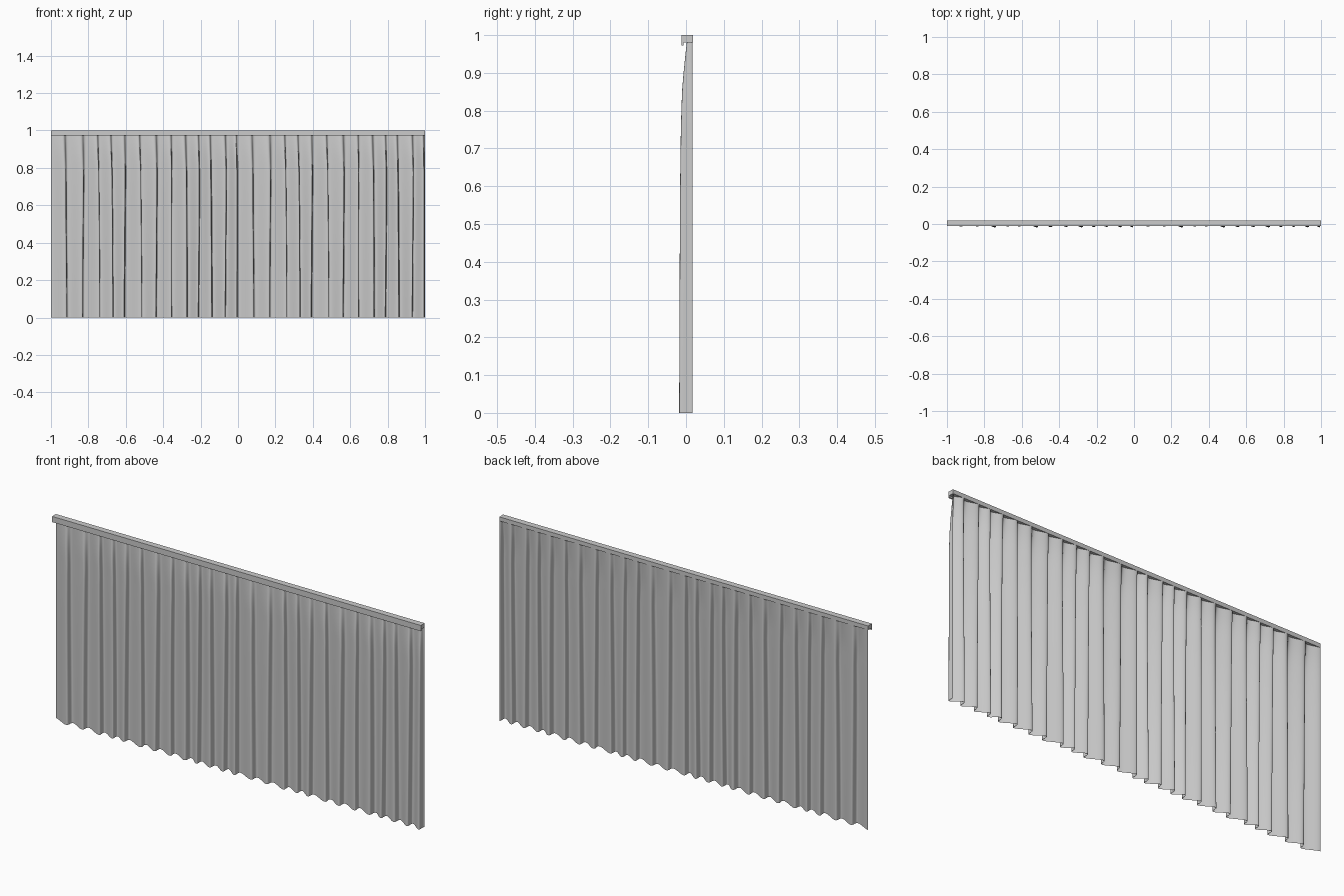
import bpy
import bmesh
import random
from math import cos, sin, pi, tau

random.seed(4)
if "Cube" in bpy.data.objects:
    bpy.data.objects.remove(bpy.data.objects["Cube"], do_unlink=True)

grey = bpy.data.materials.new("light grey")
grey.use_nodes = True
GREY = (0.6, 0.6, 0.6, 1)
grey.diffuse_color = GREY
grey.node_tree.nodes["Principled BSDF"].inputs["Base Color"].default_value = GREY


def make_object(name, bm):
    mesh = bpy.data.meshes.new(name)
    bm.to_mesh(mesh)
    bm.free()
    mesh.materials.append(grey)
    obj = bpy.data.objects.new(name, mesh)
    bpy.context.collection.objects.link(obj)
    return obj


# Curtain rail: L-shaped profile with a lip hiding the top of the cloth
bm = bmesh.new()
profile = [(-0.012, 0.972), (-0.006, 0.972), (-0.006, 0.98),
           (0.018, 0.98), (0.018, 1), (-0.012, 1)]
end = bm.faces.new([bm.verts.new((-1, y, z)) for y, z in profile])
swept = bmesh.ops.extrude_face_region(bm, geom=[end], use_keep_orig=True)
moved = [v for v in swept["geom"] if isinstance(v, bmesh.types.BMVert)]
bmesh.ops.translate(bm, verts=moved, vec=(2, 0, 0))
bmesh.ops.recalc_face_normals(bm, faces=bm.faces)
make_object("curtain_rail", bm)

# Fold boundaries along one panel, and how far forward the folds reach by height
FOLDS = [0, 0.093, 0.183, 0.263, 0.333, 0.403, 0.488, 0.573,
         0.653, 0.733, 0.795, 0.865, 0.94, 1]
REACH = [(0, -0.0185), (0.3, -0.0175), (0.6, -0.016), (0.75, -0.014),
         (0.85, -0.011), (0.92, -0.005), (0.981, 0.002)]
BACK = 0.0175
STEPS = 20


def reach(z):
    for (z0, y0), (z1, y1) in zip(REACH, REACH[1:]):
        if z <= z1:
            return y0 + (y1 - y0) * (z - z0) / (z1 - z0)
    return REACH[-1][1]


# Each fold leans over its neighbour, and varies slightly in depth and drift
styles = [(random.uniform(0.86, 1), random.uniform(0.3, 0.4), random.uniform(0, tau))
          for _ in FOLDS]


def curtain_row(z):
    """Points of the pleated cloth across one panel at height z."""
    def edge(i):
        inner = 0 < i < len(FOLDS) - 1
        return FOLDS[i] + inner * 0.004 * sin(2.5 * z + styles[i][2])

    points = []
    for i in range(len(FOLDS) - 1):
        depth, lean, phase = styles[i]
        left, width = edge(i), edge(i + 1) - edge(i)
        last = i == len(FOLDS) - 2
        for s in range(STEPS + last):
            t = s / STEPS
            bulge = (1 - cos(tau * t)) / 2
            fullness = 0.6 + 0.4 * min(1, (0.981 - z) / 0.2)
            x = left + width * (t + lean * fullness * bulge)
            y = BACK + (reach(z) - BACK) * depth * bulge
            points.append((min(x, 1), y, z))
    return points


# Two matching curtain panels side by side
for name, start in (("right_curtain", -1), ("left_curtain", 0)):
    bm = bmesh.new()
    rows = [[bm.verts.new((x + start, y, z)) for x, y, z in curtain_row(0.981 * k / 24)]
            for k in range(25)]
    for low, high in zip(rows, rows[1:]):
        for j in range(len(low) - 1):
            bm.faces.new((low[j], low[j + 1], high[j + 1], high[j])).smooth = True
    make_object(name, bm)
